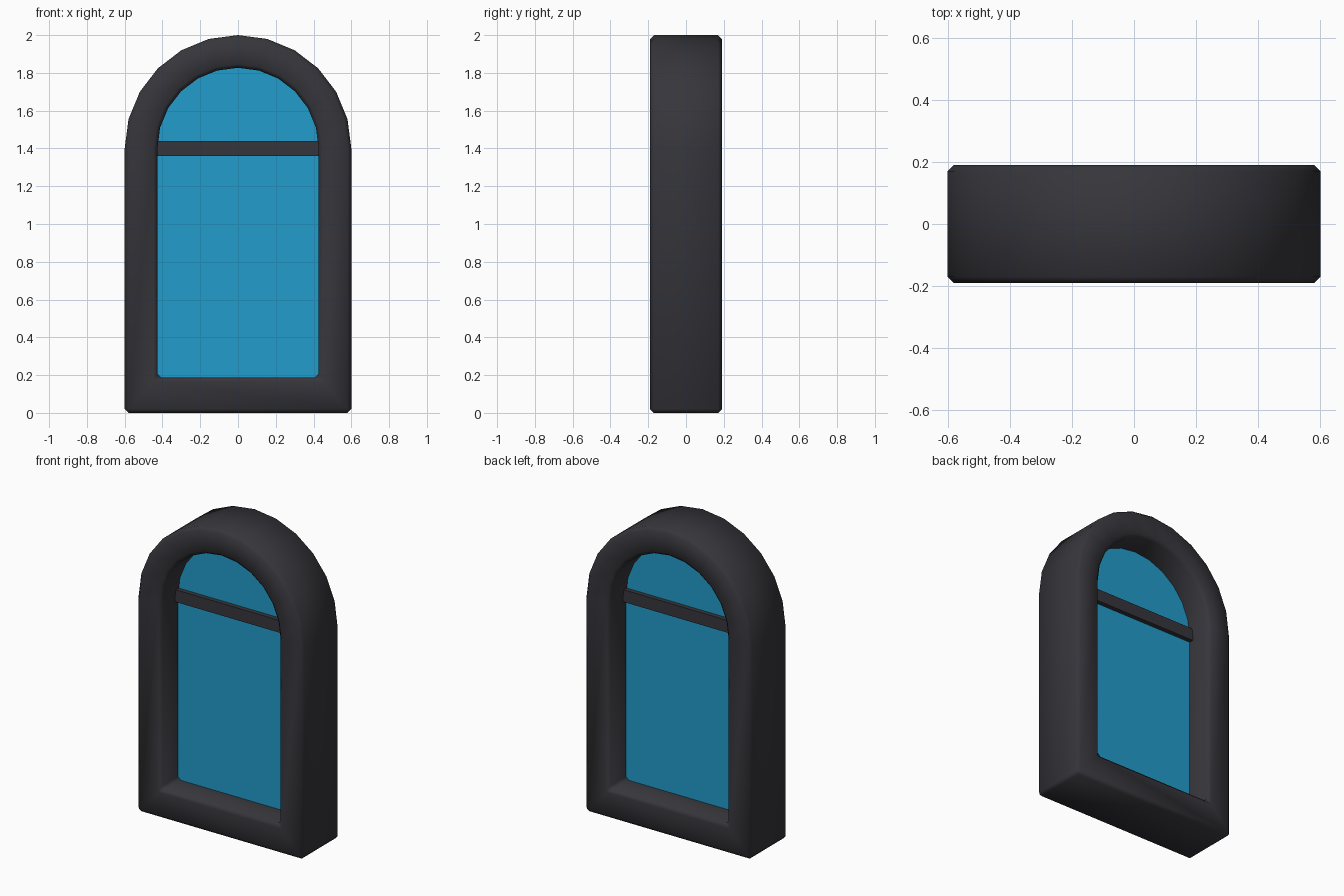
import bpy, bmesh, math

if "Cube" in bpy.data.objects:
    bpy.data.objects.remove(bpy.data.objects["Cube"])

def material(name, rgb):
    m = bpy.data.materials.new(name)
    m.diffuse_color = (*rgb, 1)
    m.use_nodes = True
    m.node_tree.nodes["Principled BSDF"].inputs["Base Color"].default_value = m.diffuse_color
    return m

charcoal = material("charcoal", (0.037, 0.036, 0.044))
blue = material("glass blue", (0.016, 0.332, 0.597))

SPRING = 1.4  # height where the arch begins

def arch(half, bottom):
    """Outline of a round-topped opening: two bottom corners and a 12-sided half circle."""
    pts = [(-half, bottom), (half, bottom)]
    for i in range(13):
        a = math.pi * i / 12
        pts.append((half * math.cos(a), SPRING + half * math.sin(a)))
    return pts

def add_object(name, bm, mat, smooth):
    bmesh.ops.recalc_face_normals(bm, faces=bm.faces)
    me = bpy.data.meshes.new(name)
    bm.to_mesh(me)
    bm.free()
    me.materials.append(mat)
    for p in me.polygons:
        p.use_smooth = smooth
    ob = bpy.data.objects.new(name, me)
    bpy.context.collection.objects.link(ob)
    return ob

# Arched frame: a mitred ring with chamfered edges
bm = bmesh.new()
rings = [[bm.verts.new((x, y, z)) for x, z in arch(h, b)]
         for h, b, y in ((0.6, 0, -0.19), (0.6, 0, 0.19),
                         (0.427, 0.187, 0.19), (0.427, 0.187, -0.19))]
n = len(rings[0])
for k in range(4):
    r, s = rings[k], rings[(k + 1) % 4]
    for i in range(n):
        j = (i + 1) % n
        bm.faces.new((r[i], r[j], s[j], s[i]))
bmesh.ops.recalc_face_normals(bm, faces=bm.faces)
sharp = [e for e in bm.edges if e.calc_face_angle(0) > math.radians(30)]
bmesh.ops.bevel(bm, geom=sharp, offset=0.02, segments=1, affect='EDGES', profile=0.5)
add_object("window_frame", bm, charcoal, True)

# Glass pane in the middle of the frame
bm = bmesh.new()
face = bm.faces.new([bm.verts.new((x, -0.01, z)) for x, z in arch(0.44, 0.175)])
ext = bmesh.ops.extrude_face_region(bm, geom=[face], use_keep_orig=True)
bmesh.ops.translate(bm, vec=(0, 0.02, 0),
                    verts=[v for v in ext["geom"] if isinstance(v, bmesh.types.BMVert)])
add_object("glass_pane", bm, blue, False)

# Crossbar at the foot of the arch
bm = bmesh.new()
bmesh.ops.create_cube(bm, size=1)
bmesh.ops.scale(bm, vec=(0.88, 0.08, 0.08), verts=bm.verts)
bmesh.ops.translate(bm, vec=(0, 0, SPRING), verts=bm.verts)
add_object("crossbar", bm, charcoal, False)
